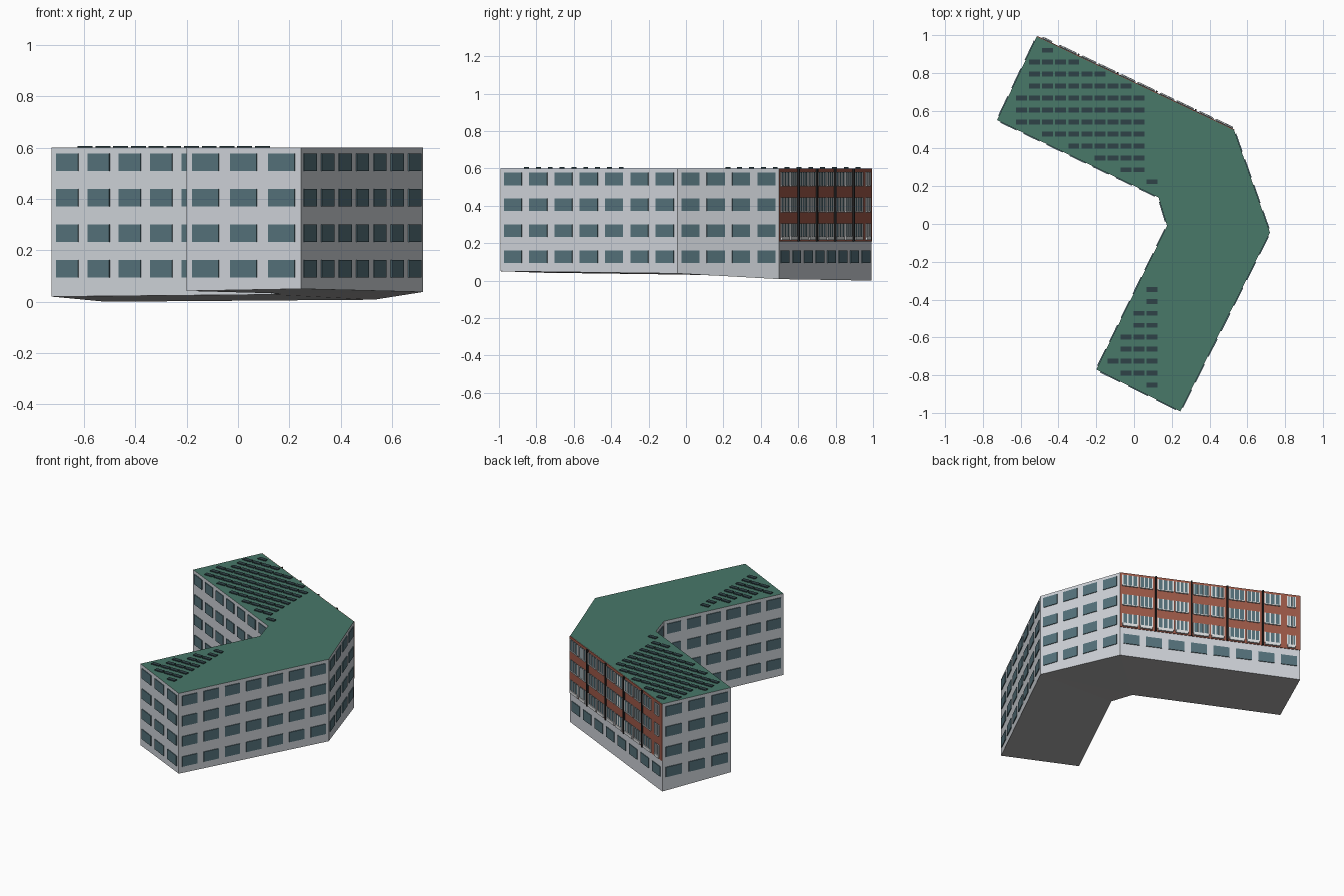
import bpy, bmesh, math
from mathutils import Vector

if "Cube" in bpy.data.objects:
    bpy.data.objects.remove(bpy.data.objects["Cube"])

def mat(name, c):
    m = bpy.data.materials.new(name)
    m.diffuse_color = (*c, 1)
    m.use_nodes = True
    m.node_tree.nodes["Principled BSDF"].inputs["Base Color"].default_value = m.diffuse_color
    return m

WALL = mat("pale_render", (.62, .65, .69))
ROOF = mat("green_roof", (.065, .188, .141))
GLASS = mat("blue_grey_glass", (.09, .165, .195))
PANEL = mat("dark_panel", (.028, .055, .063))
BRICK = mat("red_brick", (.34, .10, .065))
TRIM = mat("white_trim", (.72, .73, .74))
PIPE = mat("black_pipe", (.015, .015, .015))
UNDER = mat("grey_underside", (.42, .41, .41))

def make(name, bm, mats):
    me = bpy.data.meshes.new(name)
    bm.to_mesh(me)
    bm.free()
    for m in mats:
        me.materials.append(m)
    ob = bpy.data.objects.new(name, me)
    bpy.context.collection.objects.link(ob)

# Footprint corners, counter-clockwise, with the sloping ground height
CORNERS = [(-.515, .992, 0), (-.725, .55, .02), (.13, .14, .028), (.175, -.01, .032),
           (-.2, -.77, .042), (.245, -.992, .05), (.72, -.045, .038), (.53, .497, .008)]
TOP = .6

# Building body
bm = bmesh.new()
low = [bm.verts.new(c) for c in CORNERS]
high = [bm.verts.new((x, y, TOP)) for x, y, z in CORNERS]
n = len(CORNERS)
for i in range(n):
    j = (i + 1) % n
    bm.faces.new((low[i], low[j], high[j], high[i]))
bm.faces.new(high).material_index = 1
bmesh.ops.triangulate(bm, faces=[bm.faces.new(low[::-1])])
bm.normal_update()
for f in bm.faces:
    if f.normal.z < -.5:
        f.material_index = 2
make("building_body", bm, [WALL, ROOF, UNDER])

def wall_box(bm, i, s0, s1, z0, z1, d0, d1):
    """Box on wall i: distances s along it, heights z, depths d outwards."""
    a, b = (Vector((*CORNERS[k % n][:2], 0)) for k in (i, i + 1))
    t = (b - a).normalized()
    out = Vector((t.y, -t.x, 0))
    v = [bm.verts.new(a + t * s + out * d + Vector((0, 0, z)))
         for z in (z0, z1) for s, d in ((s0, d0), (s0, d1), (s1, d1), (s1, d0))]
    for q in ((0, 1, 2, 3), (7, 6, 5, 4), (0, 4, 5, 1), (1, 5, 6, 2), (2, 6, 7, 3), (3, 7, 4, 0)):
        bm.faces.new([v[k] for k in q])
    bmesh.ops.recalc_face_normals(bm, faces=list({f for x in v for f in x.link_faces}))

def wall_length(i):
    a, b = CORNERS[i % n], CORNERS[(i + 1) % n]
    return math.hypot(b[0] - a[0], b[1] - a[1])

# Regular windows: number of columns on each wall
FLOORS = [.128 + .1385 * k for k in range(4)]
bm = bmesh.new()
for i, cols in enumerate((3, 7, 1, 6, 3, 7, 4, 8)):
    pitch = wall_length(i) / cols
    for c in range(cols):
        s = pitch * (c + .5)
        for z in FLOORS[:1] if i == 7 else FLOORS:
            wall_box(bm, i, s - pitch * .35, s + pitch * .35, z - .034, z + .034, -.004, .005)
make("windows", bm, [GLASS])

# Brick cladding on the back wall's upper floors
BACK = 7
L = wall_length(BACK)
bm = bmesh.new()
wall_box(bm, BACK, 0, L, .21, TOP - .001, -.004, .004)
make("brick_cladding", bm, [BRICK])

# Back wall bays: paired windows with white mullions, sills and low railings
glass, trim, pipes = bmesh.new(), bmesh.new(), bmesh.new()
bay = L / 5.05
for b in range(5):
    s = b * bay
    if b:
        wall_box(pipes, BACK, s - .005, s + .005, .21, TOP, .004, .014)
    for k, (c, w) in enumerate(((.27, .42), (.73, .34))):
        if b == 4 and k:
            c, w = .8, .22
        l, r = s + bay * (c - w / 2), s + bay * (c + w / 2)
        for f, z in enumerate(FLOORS[1:]):
            wall_box(glass, BACK, l, r, z - .036, z + .038, .003, .008)
            for q in range(4):
                p = l + (r - l) * q / 3
                wall_box(trim, BACK, p - .004, p + .004, z - .036, z + .038, .004, .011)
            wall_box(trim, BACK, l, r, z - .04, z - .034, .004, .013)
            if f == 0:
                wall_box(trim, BACK, l, r, z - .05, z - .03, .004, .014)
make("bay_windows", glass, [GLASS])
make("bay_window_trim", trim, [TRIM])
make("drain_pipes", pipes, [PIPE])

# Roof panels: row number -> first and last column
ROWS = {0: (2, 2), 1: (1, 4), 2: (1, 6), 3: (1, 8), 4: (0, 9), 5: (0, 9), 6: (0, 9),
        7: (2, 9), 8: (4, 9), 9: (6, 9), 10: (8, 9), 11: (10, 10),
        20: (10, 10), 21: (10, 10), 22: (9, 10), 23: (9, 10), 24: (8, 10),
        25: (8, 10), 26: (7, 10), 27: (8, 10), 28: (10, 10)}
bm = bmesh.new()
for row, (first, last) in ROWS.items():
    for col in range(first, last + 1):
        made = bmesh.ops.create_cube(bm, size=1)["verts"]
        bmesh.ops.scale(bm, vec=(.058, .026, .007), verts=made)
        bmesh.ops.translate(bm, vec=(-.595 + .069 * col, .92 - .0633 * row, TOP + .0025), verts=made)
make("roof_panels", bm, [PANEL])
